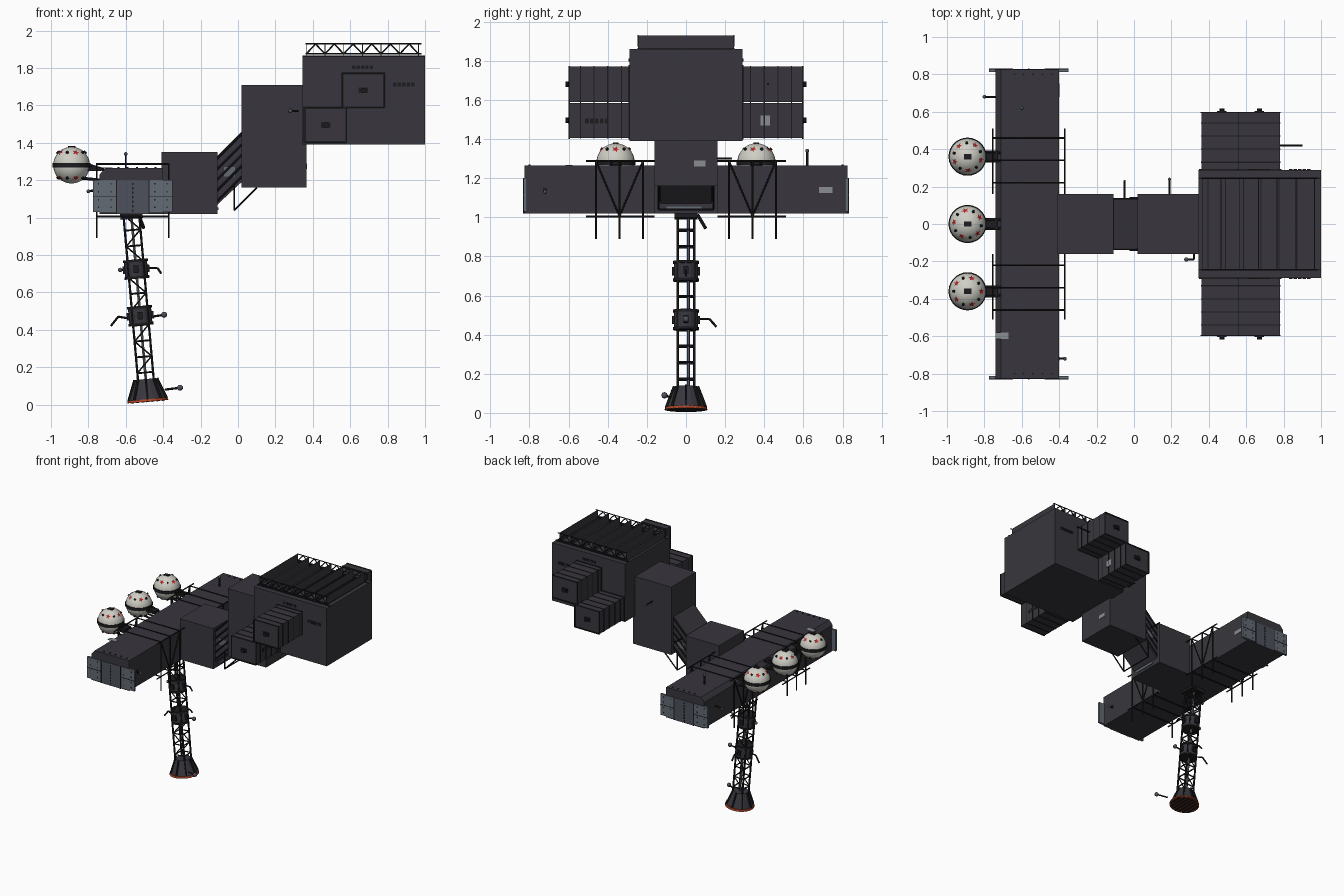
import bpy, bmesh, math
from mathutils import Matrix, Vector

cube = bpy.data.objects.get("Cube")
if cube:
    bpy.data.objects.remove(cube)


def colour(name, r, g, b):
    m = bpy.data.materials.new(name)
    m.use_nodes = True
    m.diffuse_color = (r, g, b, 1)
    m.node_tree.nodes["Principled BSDF"].inputs["Base Color"].default_value = (r, g, b, 1)
    return m


HULL = colour("dark hull", .04, .037, .047)
TRIM = colour("black trim", .012, .012, .014)
PANEL = colour("blue grey panel", .125, .145, .175)
SLATE = colour("slate panel", .075, .083, .105)
WHITE = colour("off white", .62, .62, .56)
RED = colour("red", .4, .02, .02)
RUST = colour("orange rim", .42, .06, .02)
VENT = colour("grey vent", .25, .27, .28)


class Part:
    """Collects primitives into one named, single coloured object."""

    def __init__(self, name, mat):
        self.name, self.mat, self.bm = name, mat, bmesh.new()

    def box(self, x, y, z, turn=Matrix()):
        size = Matrix.Diagonal((x[1] - x[0], y[1] - y[0], z[1] - z[0], 1))
        mid = Vector((sum(x) / 2, sum(y) / 2, sum(z) / 2))
        bmesh.ops.create_cube(self.bm, size=1, matrix=turn @ Matrix.Translation(mid) @ size)
        return self

    def rod(self, a, b, r=.005, r2=None, sides=6):
        a, b = Vector(a), Vector(b)
        d = b - a
        m = Matrix.Translation((a + b) / 2) @ d.to_track_quat('Z', 'Y').to_matrix().to_4x4()
        bmesh.ops.create_cone(self.bm, cap_ends=True, segments=sides, radius1=r,
                              radius2=r if r2 is None else r2, depth=d.length, matrix=m)
        return self

    def ball(self, p, r, u=12, v=8):
        bmesh.ops.create_uvsphere(self.bm, u_segments=u, v_segments=v, radius=r,
                                  matrix=Matrix.Translation(p))
        return self

    def prism(self, points, y0, y1):
        f = self.bm.faces.new([self.bm.verts.new((x, y0, z)) for x, z in points])
        out = bmesh.ops.extrude_face_region(self.bm, geom=[f])["geom"]
        bmesh.ops.translate(self.bm, vec=(0, y1 - y0, 0),
                            verts=[v for v in out if isinstance(v, bmesh.types.BMVert)])
        return self

    def done(self, matrix=Matrix(), smooth=False):
        bmesh.ops.recalc_face_normals(self.bm, faces=self.bm.faces)
        me = bpy.data.meshes.new(self.name)
        self.bm.to_mesh(me)
        self.bm.free()
        me.materials.append(self.mat)
        ob = bpy.data.objects.new(self.name, me)
        ob.matrix_world = matrix
        bpy.context.collection.objects.link(ob)
        if smooth:
            bpy.ops.object.select_all(action='DESELECT')
            ob.select_set(True)
            bpy.context.view_layer.objects.active = ob
            bpy.ops.object.shade_smooth_by_angle(angle=.6)


# Main hull blocks
Part("main_block", HULL).box((.345, 1), (-.29, .29), (1.39, 1.86)).done()
Part("middle_block", HULL).box((.02, .365), (-.16, .16), (1.16, 1.71)).done()
Part("neck_block", HULL).box((-.41, -.11), (-.16, .16), (1.02, 1.35)).done()
Part("cross_beam", HULL).prism([(-.74, 1.02), (-.4, 1.02), (-.4, 1.265), (-.71, 1.265),
                               (-.74, 1.23)], -.825, .825).done()

# Sloping passage between neck and middle block
Part("passage", HULL).prism([(-.12, 1.32), (.03, 1.47), (.03, 1.2), (-.12, 1.06)], -.13, .13).done()
ribs = Part("passage_ribs", TRIM)
plates = Part("passage_plates", PANEL)
for s in (-1, 1):
    for k in range(5):
        z = 1.08 + k * .057
        ribs.rod((-.12, s * .135, z), (.02, s * .135, z + .14), .006)
    ribs.rod((-.02, s * .14, 1.04), (-.02, s * .14, 1.18))
    ribs.rod((-.02, s * .14, 1.04), (.1, s * .14, 1.16))
    plates.box((-.075, -.015), (s * .132 - .003, s * .132 + .003), (1.22, 1.27))
ribs.rod((-.02, -.14, 1.04), (-.02, .14, 1.04))
ribs.done()
plates.box((-.11, -.104), (-.1, .08), (1.04, 1.055)).done()

# Staggered side pods with bands and knobs
pods = Part("side_pods", HULL)
bands = Part("pod_bands", TRIM)
knobs = Part("pod_knobs", TRIM)
for s in (-1, 1):
    for x, z in ((.36, 1.405), (.56, 1.59)):
        pods.box((x, x + .22), sorted((s * .28, s * .595)), (z, z + .18))
        for d in (.33, .4, .47, .54):
            y = s * d
            for e in (z, z + .18):
                bands.box((x, x + .22), (y - .003, y + .003), (e - .003, e + .003))
            for e in (x, x + .22):
                bands.box((e - .003, e + .003), (y - .003, y + .003), (z, z + .18))
        for e in (z, z + .18):
            bands.box((x, x + .22), (s * .597 - .003, s * .597 + .003), (e - .004, e + .004))
        for e in (x, x + .22):
            bands.box((e - .004, e + .004), (s * .597 - .003, s * .597 + .003), (z, z + .18))
        c = x + .11
        knobs.box((c - .025, c + .025), sorted((s * .59, s * .603)), (z + .075, z + .105))
        knobs.rod((c, s * .59, z + .09), (c, s * .617, z + .09), .014, sides=10)
pods.done()
bands.done()
knobs.done()

# Roof radiator: cross plates between two lattice girders
fins = Part("roof_fins", HULL)
girder = Part("roof_girders", TRIM)
for k in range(7):
    x = .365 + k * .1
    fins.box((x - .002, x + .002), (-.245, .245), (1.86, 1.93))
for s in (-1, 1):
    y = s * .245
    for z in (1.875, 1.928):
        girder.rod((.36, y, z), (.98, y, z), .004)
    for k in range(6):
        x = .365 + k * .1
        girder.rod((x, y, 1.875), (x + .05, y, 1.928), .004)
        girder.rod((x + .05, y, 1.928), (x + .1, y, 1.875), .004)
    girder.box((.345, 1), (y - .004, y + .004), (1.858, 1.866))
for k in range(7):
    x = .395 + k * .095
    girder.box((x - .003, x + .003), (-.245, .245), (1.858, 1.866))
fins.done()
girder.done()

# Hull hatches and vents
slots = Part("hull_slots", TRIM)
vents = Part("hull_vents", VENT)
for s in (-1, 1):
    for k in range(5):
        x = .61 + k * .024
        slots.box((x, x + .017), (s * .291 - .003, s * .291 + .003), (1.795, 1.812))
        slots.box((x + .22, x + .237), (s * .291 - .003, s * .291 + .003), (1.7, 1.722))
        slots.rod((-.64 + k * .05, s * .8, 1.264), (-.64 + k * .05, s * .8, 1.27), .006)
vents.box((.363, .368), (.04, .1), (1.26, 1.29))
vents.box((-.403, -.397), (.68, .75), (1.125, 1.155))
vents.box((-.74, -.67), (-.615, -.58), (1.264, 1.268))
vents.box((.577, .583), (.38, .43), (1.47, 1.52))
for k in range(5):
    slots.box((.577, .583), (-.515 + k * .025, -.497 + k * .025), (1.48, 1.505))
slots.box((-.403, -.397), (-.73, -.71), (1.13, 1.15))
slots.done()
vents.done()

# Pale shields on both ends of the beam
wings = Part("end_shields", PANEL)
centre = Part("end_shield_centres", SLATE)
rivets = Part("end_shield_rivets", TRIM)
for s in (-1, 1):
    y = sorted((s * .812, s * .83))
    for x0, x1 in ((-.775, -.65), (-.475, -.35)):
        wings.box((x0, x1), y, (1.03, 1.2))
        rivets.box((x0, x1), sorted((s * .82, s * .832)), (1.112, 1.116))
        for k in range(4):
            for x in (x0 + .03, x1 - .03):
                z = 1.05 + k * .042
                rivets.box((x - .003, x + .003), sorted((s * .82, s * .832)), (z, z + .008))
    centre.box((-.65, -.475), sorted((s * .812, s * .829)), (1.02, 1.2))
    for k in range(7):
        z = 1.03 + k * .024
        rivets.box((-.566, -.559), sorted((s * .82, s * .832)), (z, z + .012))
    for x in (-.65, -.475):
        rivets.box((x - .003, x + .003), sorted((s * .82, s * .832)), (1.02, 1.2))
wings.done()
centre.done()
rivets.done()

# Rod cages around the beam
cage = Part("beam_cage", TRIM)
for s in (-1, 1):
    for x in (-.755, -.37):
        for z in (1.005, 1.287):
            cage.rod((x, s * .16, z), (x, s * .51, z))
        for y in (.22, .34, .46):
            cage.rod((x, s * y, .89), (x, s * y, 1.287))
        for y in (.22, .46):
            cage.rod((x, s * y, 1.287), (x, s * .34, 1.005))
    for y in (.22, .34, .46):
        for z in (1.005, 1.287):
            cage.rod((-.755, s * y, z), (-.37, s * y, z))
cage.done()

# Round tanks with belts, studs and stars
for n, y in enumerate((-.36, 0, .36)):
    c = Vector((-.89, y, 1.28))
    Part("tank", WHITE).ball(c, .098, 28, 16).done(smooth=True)
    belt = Part("tank_belt", TRIM).rod(c - Vector((0, 0, .012)), c + Vector((0, 0, .012)), .102, sides=28)
    belt.box((-.91, -.87), (y - .014, y + .014), (1.37, 1.382))
    belt.box((-.82, -.73), (y - .032, y + .032), (1.25, 1.27))
    for e in (-.022, .022):
        belt.rod((-.81, y + e, 1.285), (-.7, y + e, 1.25), .008)
        belt.rod((-.83, y + e, 1.21), (-.73, y + e, 1.2), .008)
    stars = Part("tank_stars", RED)
    for lat in (-.75, .75):
        for k in range(5):
            for shift in (0, .63):
                a = k * math.tau / 5 + n * .5 + shift
                d = Vector((math.cos(a) * math.cos(lat), math.sin(a) * math.cos(lat), math.sin(lat)))
                if shift:
                    belt.rod(c + d * .09, c + d * .106, .008)
                    continue
                m = Matrix.Translation(c + d * .1) @ d.to_track_quat('Z', 'Y').to_matrix().to_4x4()
                stars.bm.faces.new([stars.bm.verts.new(m @ Vector((
                    math.cos(t * math.pi / 5) * (.009 if t % 2 else .02),
                    math.sin(t * math.pi / 5) * (.009 if t % 2 else .02), 0))) for t in range(10)])
    belt.done()
    stars.done()

# Leaning lattice mast, built upright then tilted
LEAN = Matrix.Translation((-.482, 0, .012)) @ Matrix.Rotation(-.088, 4, 'Y')
mast = Part("mast_lattice", TRIM)
w = .042
for sx in (-w, w):
    for sy in (-w, w):
        mast.rod((sx, sy, .12), (sx, sy, 1.01), .007)
for k in range(10):
    z, up, f = .16 + k * .085, .245 + k * .085, (-1) ** k
    for s in (-w, w):
        mast.rod((-w, s, z), (w, s, z))
        mast.rod((s, -w, z), (s, w, z))
        mast.rod((-w * f, s, z), (w * f, s, up), .004)
mast.box((-.06, .06), (-.06, .06), (.985, 1.02))
mast.rod((.04, .06, 1), (.06, .1, .93), .009)
mast.done(LEAN)
Part("mast_cable", PANEL).rod((0, .012, .12), (0, .012, 1), .008).done(LEAN)

# Drums on the mast
drums = Part("mast_drums", HULL)
hoops = Part("drum_hoops", TRIM)
for z in (.465, .715):
    drums.rod((0, 0, z - .045), (0, 0, z + .045), .062, sides=16)
    for e in (-.045, .045):
        hoops.rod((0, 0, z + e - .007), (0, 0, z + e + .007), .067, sides=16)
    for k in range(4):
        a = k * math.pi / 2
        hoops.box((.055, .072), (-.014, .014), (z - .02, z + .02), Matrix.Rotation(a, 4, 'Z'))
drums.done(LEAN)
hoops.done(LEAN)

# Bell shaped foot
Part("foot_bell", HULL).rod((0, 0, .015), (0, 0, .125), .1, .055, 20).done(LEAN)
Part("foot_rim", RUST).rod((0, 0, .004), (0, 0, .017), .11, .106, 24).done(LEAN)
grille = Part("foot_fittings", TRIM)
for k in range(8):
    a = k * math.tau / 8
    x, y = math.cos(a), math.sin(a)
    grille.rod((x * .102, y * .102, .015), (x * .06, y * .06, .125), .007)
for k in range(-3, 4):
    e = math.sqrt(.01 - (k * .028) ** 2)
    grille.box((k * .028 - .009, k * .028 + .009), (-e, e), (.001, .006))
grille.done(LEAN)

# Antennas and handling arms: each a bent path with an optional tip ball
arms = Part("antennas", TRIM)
tips = Part("antenna_tips", SLATE)
for path, tip in (
        ([(-.39, -.08, .08), (-.31, -.11, .09)], .016),
        ([(-.46, 0, .47), (-.395, 0, .48)], .016),
        ([(-.58, 0, .46), (-.64, .02, .47), (-.68, .03, .42)], 0),
        ([(-.52, .06, .48), (-.52, .12, .48), (-.52, .155, .44)], 0),
        ([(-.48, 0, .73), (-.43, 0, .73), (-.41, 0, .7)], 0),
        ([(-.6, 0, .72), (-.63, 0, .72)], .012),
        ([(.78, .42, 1.68), (.9, .42, 1.68)], 0),
        ([(.19, .16, 1.55), (.19, .24, 1.55)], .008),
        ([(-.05, .13, 1.3), (-.05, .23, 1.3)], .006),
        ([(.32, -.16, 1.57), (.32, -.19, 1.57), (.28, -.19, 1.57)], .012),
        ([(-.74, .68, 1.15), (-.8, .68, 1.14)], .01),
        ([(-.4, -.72, 1.13), (-.37, -.72, 1.13)], .01),
        ([(-.6, .62, 1.26), (-.6, .62, 1.34)], .01)):
    for a, b in zip(path, path[1:]):
        arms.rod(a, b, .006)
    if tip:
        tips.ball(path[-1], tip)
arms.done()
tips.done(smooth=True)

# Outlined hatches on the main block's front and back
hatch = Part("hatch_outlines", TRIM)
for s in (-1, 1):
    y = (s * .291 - .002, s * .291 + .002)
    for x, z in ((.35, 1.4), (.555, 1.585)):
        for e in (z, z + .19):
            hatch.box((x, x + .23), y, (e - .003, e + .003))
        for e in (x, x + .23):
            hatch.box((e - .003, e + .003), y, (z, z + .19))
hatch.done()
